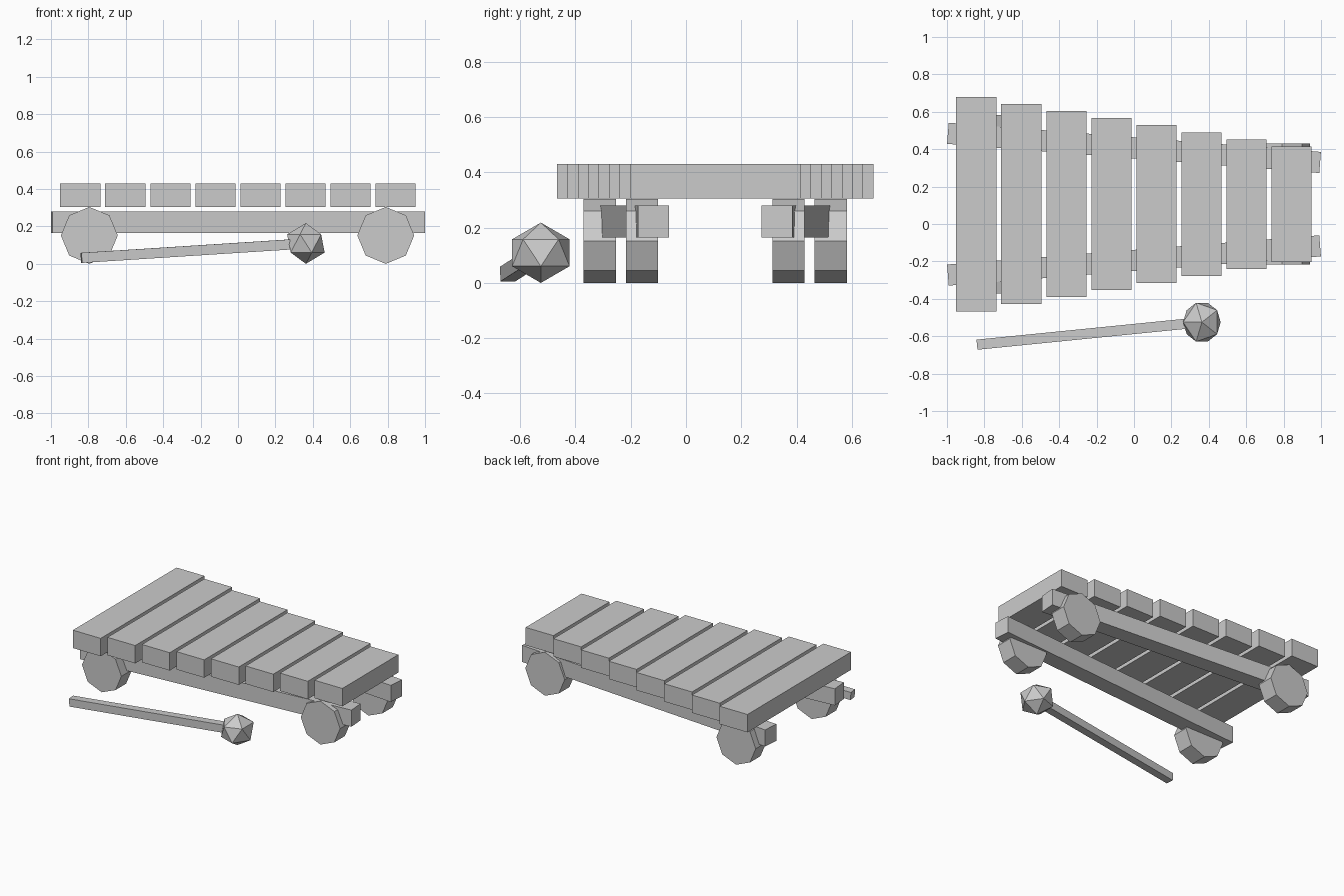
import bpy, math
from mathutils import Vector, Matrix

cube = bpy.data.objects.get("Cube")
if cube:
    bpy.data.objects.remove(cube, do_unlink=True)

# Single plain grey finish
GREY = (0.6, 0.6, 0.6, 1.0)
mat = bpy.data.materials.new("light_grey")
mat.use_nodes = True
mat.diffuse_color = GREY
mat.node_tree.nodes["Principled BSDF"].inputs["Base Color"].default_value = GREY


def finish(name):
    ob = bpy.context.object
    ob.name = name
    ob.data.materials.append(mat)
    return ob


def block(name, centre, size):
    bpy.ops.mesh.primitive_cube_add(size=1, location=centre)
    ob = finish(name)
    ob.scale = size
    return ob


def beam(name, start, end, width, height):
    """Rectangular bar running between two points."""
    a, b = Vector(start), Vector(end)
    d = b - a
    ob = block(name, (a + b) / 2, (d.length, width, height))
    ob.rotation_euler = (0, -math.asin(d.z / d.length), math.atan2(d.y, d.x))
    return ob


MID_Y = 0.106

# Eight sounding bars, shortening toward +x
for i in range(8):
    block(f"bar_{i + 1}", (-0.843 + 0.2407 * i, MID_Y, 0.367),
          (0.215, 1.145 - 0.0752 * i, 0.125))

# Converging support rails and octagonal wheels
for side, label in ((1, "left"), (-1, "right")):
    beam(f"rail_{label}", (-0.995, MID_Y + side * 0.379, 0.222),
         (0.995, MID_Y + side * 0.223, 0.222), 0.113, 0.116)
    for end, x, offset in (("wide", -0.795, 0.418), ("narrow", 0.79, 0.265)):
        bpy.ops.mesh.primitive_cylinder_add(
            vertices=8, radius=0.152, depth=0.117,
            location=(x, MID_Y + side * offset, 0.152),
            rotation=(math.pi / 2, 0, 0))
        finish(f"wheel_{end}_{label}")

# Mallet lying alongside
HEAD = (0.363, -0.525, 0.109)
beam("mallet_handle", (-0.838, -0.645, 0.032), HEAD, 0.054, 0.054)
bpy.ops.mesh.primitive_ico_sphere_add(subdivisions=1, radius=0.109, location=HEAD,
                                      rotation=(0, 0, math.pi))
head = finish("mallet_head")
head.scale = (1.03, 1.12, 1)
